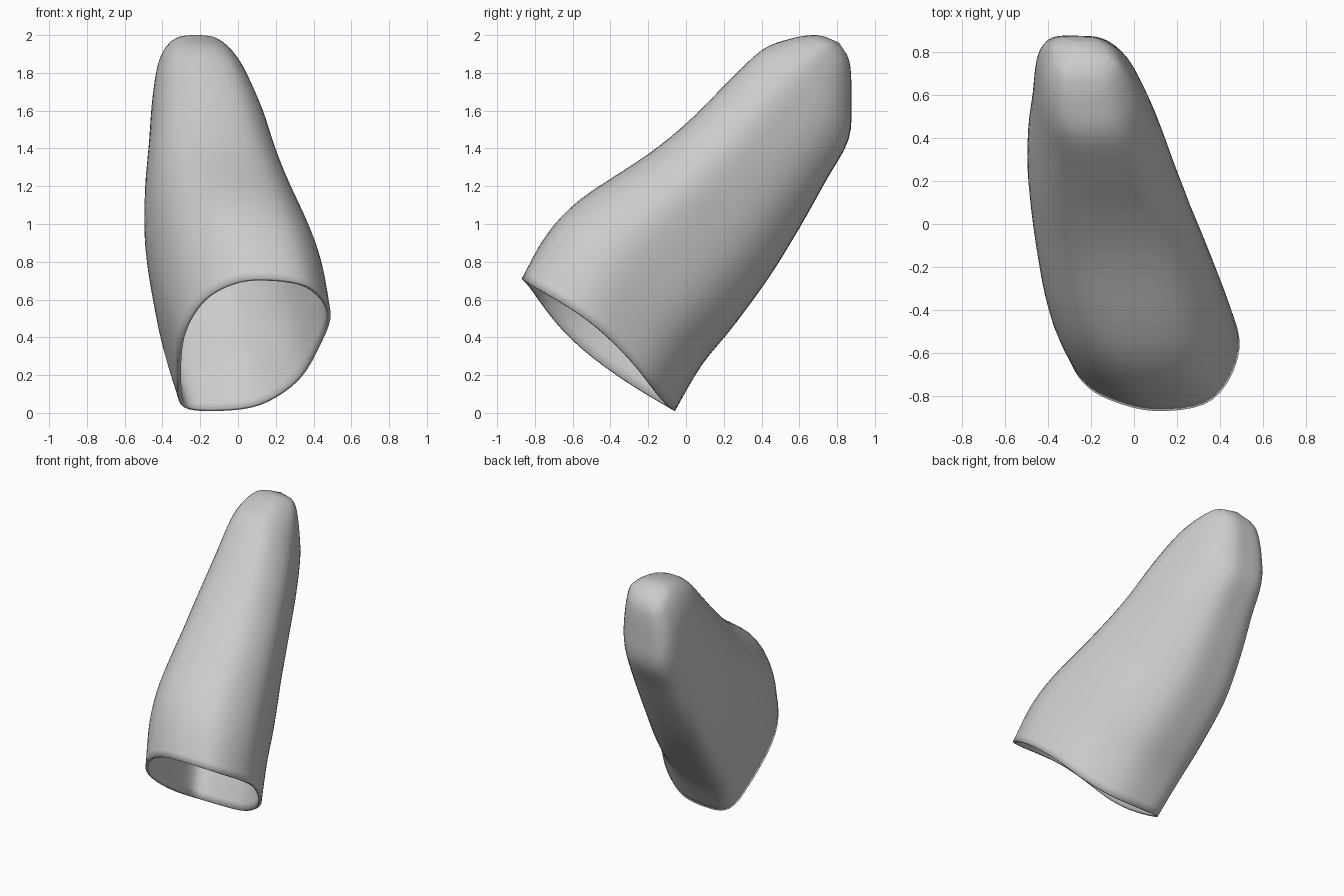
import bpy
import bmesh
from mathutils import Vector

cube = bpy.data.objects.get("Cube")
if cube:
    bpy.data.objects.remove(cube, do_unlink=True)


def make_material(name, color):
    mat = bpy.data.materials.new(name)
    mat.use_nodes = True
    mat.diffuse_color = color
    mat.node_tree.nodes["Principled BSDF"].inputs["Base Color"].default_value = color
    return mat


def spline(points, steps, closed):
    """Smooth curve passing through every point (tuples of any length)."""
    pts = [Vector(p) for p in points]
    n = len(pts)
    pick = (lambda i: pts[i % n]) if closed else (lambda i: pts[max(0, min(n - 1, i))])
    result = []
    for i in range(n if closed else n - 1):
        a, b, c, d = (pick(i + k) for k in (-1, 0, 1, 2))
        for s in range(steps):
            t = s / steps
            result.append(b + (c - a) * (t / 2)
                          + (a * 2 - b * 5 + c * 4 - d) * (t * t / 2)
                          + (b * 3 - a - c * 3 + d) * (t ** 3 / 2))
    if not closed:
        result.append(pts[-1])
    return result


# Cross-sections as (across, down) in a unit square: slanted egg at the mouth, boxier at the tip
mouth_profile = spline([(.54, 0), (.85, .05), (1, .25), (.92, .53), (.78, .78), (.54, .955),
                        (.26, 1), (.04, .97), (0, .8), (.02, .45), (.14, .19), (.32, .05)], 5, True)
tip_profile = spline([(.5, 0), (.8, .06), (1, .3), (.99, .55), (.88, .8), (.69, .97),
                      (.45, 1), (.17, .98), (.01, .8), (0, .55), (.04, .28), (.2, .06)], 5, True)

# Stations along the sleeve: upper edge (y, z), lower edge (y, z), x range
upper_edge = [(-.87, .71), (-.74, .94), (-.56, 1.13), (-.2, 1.37), (.02, 1.55),
              (.22, 1.75), (.4, 1.92), (.55, 1.98), (.67, 2), (.74, 1.99)]
lower_edge = [(-.06, .01), (.08, .25), (.25, .46), (.44, .72), (.6, .98),
              (.74, 1.23), (.86, 1.45), (.875, 1.66), (.87, 1.83), (.85, 1.9)]
x_range = [(-.32, .49), (-.4, .45), (-.45, .39), (-.49, .28), (-.49, .2),
           (-.47, .13), (-.455, .05), (-.43, -.01), (-.38, -.07), (-.32, -.12)]
stations = list(zip(*(spline(c, 4, False) for c in (upper_edge, lower_edge, x_range))))

# Loft the sleeve and close its tip
bm = bmesh.new()
rings = []
for i, (top, low, xs) in enumerate(stations):
    f = i / (len(stations) - 1)
    ring = []
    for m, e in zip(mouth_profile, tip_profile):
        u, t = m.lerp(e, f)
        yz = top.lerp(low, t)
        # The mouth is twisted: one side edge lies forward, the other back
        twist = (u - .5) * .9 * t * (1 - t) * max(0, 1 - 3 * f)
        ring.append(bm.verts.new((xs[0] + (xs[1] - xs[0]) * u, yz.x + twist, yz.y)))
    rings.append(ring)
for r, s in zip(rings, rings[1:]):
    for k in range(len(r)):
        j = (k + 1) % len(r)
        bm.faces.new((r[k], r[j], s[j], s[k]))
tip = bm.verts.new((-.22, .81, 1.96))
for k, v in enumerate(rings[-1]):
    bm.faces.new((v, rings[-1][(k + 1) % len(rings[-1])], tip))
bmesh.ops.recalc_face_normals(bm, faces=bm.faces)

mesh = bpy.data.meshes.new("sleeve")
bm.to_mesh(mesh)
bm.free()
sleeve = bpy.data.objects.new("sleeve", mesh)
bpy.context.collection.objects.link(sleeve)
mesh.materials.append(make_material("light grey", (.6, .6, .6, 1)))

# Thin wall, growing inward
wall = sleeve.modifiers.new("wall", "SOLIDIFY")
wall.thickness = .02
wall.offset = -1

bpy.ops.object.select_all(action="DESELECT")
sleeve.select_set(True)
bpy.context.view_layer.objects.active = sleeve
bpy.ops.object.shade_smooth_by_angle()
